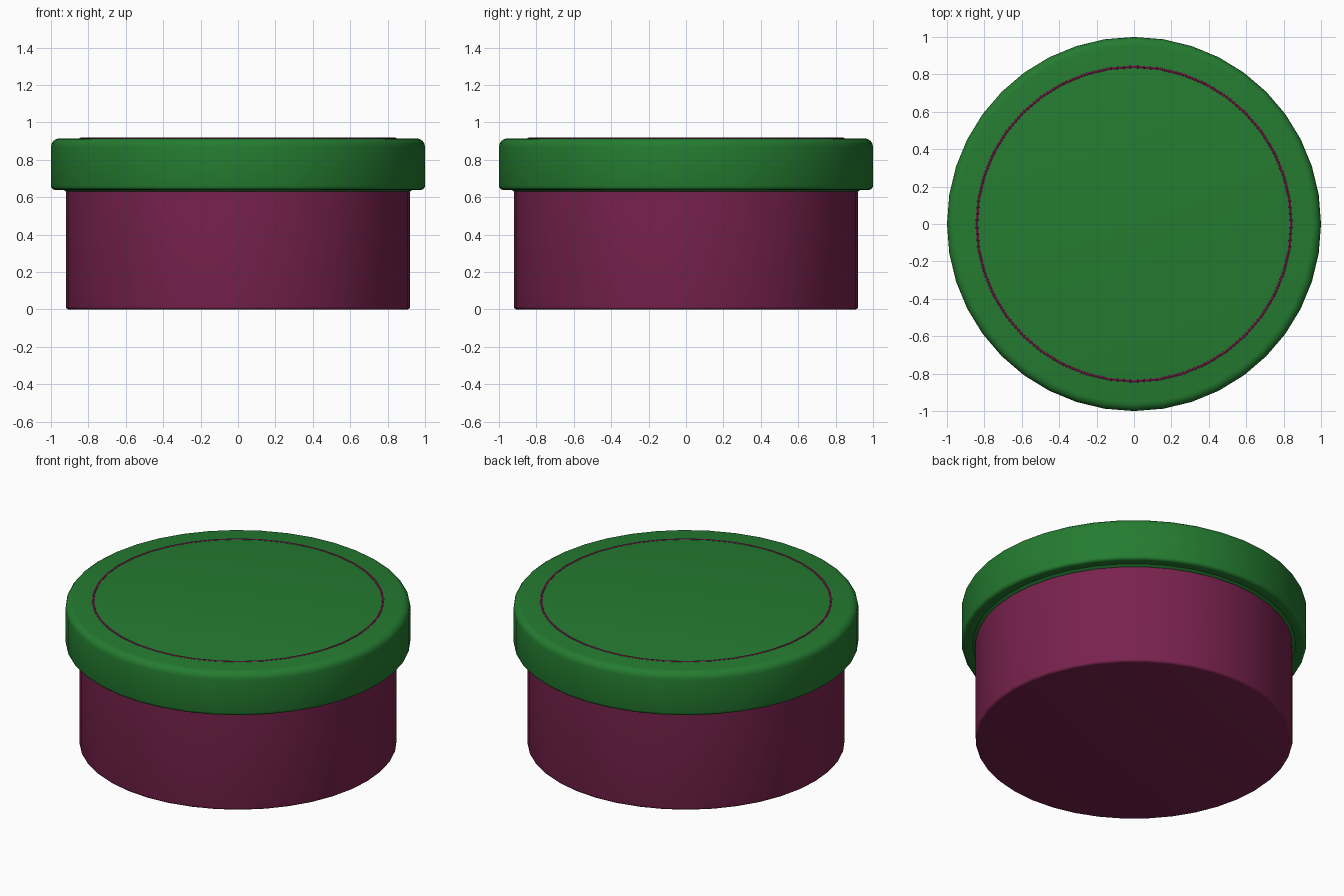
import bpy, bmesh
from math import cos, sin, pi, radians

if "Cube" in bpy.data.objects:
    bpy.data.objects.remove(bpy.data.objects["Cube"])

SIDES = 40


def material(name, color):
    m = bpy.data.materials.new(name)
    m.diffuse_color = (*color, 1)
    m.use_nodes = True
    m.node_tree.nodes["Principled BSDF"].inputs["Base Color"].default_value = m.diffuse_color
    return m


def arc(cx, cz, r, a0, a1, steps):
    """Points of a rounded corner in the (radius, height) plane."""
    return [(cx + r * cos(radians(a0 + (a1 - a0) * i / steps)),
             cz + r * sin(radians(a0 + (a1 - a0) * i / steps))) for i in range(steps + 1)]


def lathe(name, profile, mat, closed=False):
    """Spin a profile, listed bottom to top, around z; cap it or close the loop."""
    bm = bmesh.new()
    rings = [[bm.verts.new((r * cos(2 * pi * i / SIDES), r * sin(2 * pi * i / SIDES), z))
              for i in range(SIDES)] for r, z in profile]
    pairs = list(zip(rings, rings[1:]))
    if closed:
        pairs.append((rings[-1], rings[0]))
    else:
        bm.faces.new(rings[0][::-1])
        bm.faces.new(rings[-1])
    for a, b in pairs:
        for i in range(SIDES):
            j = (i + 1) % SIDES
            bm.faces.new((a[i], a[j], b[j], b[i]))
    bmesh.ops.recalc_face_normals(bm, faces=bm.faces)
    mesh = bpy.data.meshes.new(name)
    bm.to_mesh(mesh)
    bm.free()
    mesh.materials.append(mat)
    ob = bpy.data.objects.new(name, mesh)
    bpy.context.collection.objects.link(ob)
    bpy.ops.object.select_all(action='DESELECT')
    ob.select_set(True)
    bpy.context.view_layer.objects.active = ob
    bpy.ops.object.shade_smooth_by_angle(angle=radians(40))
    return ob


plum = material("plum", (0.19, 0.016, 0.075))
green = material("green", (0.018, 0.2, 0.03))

# Round container body with a slightly softened base edge
lathe("tin_body", arc(0.905, 0.015, 0.015, -90, 0, 3) + [(0.92, 0.68)], plum)

# Overhanging lid with rounded top edge and small lower edge
lathe("lid", [(0.92, 0.63), (0.935, 0.642)]
      + arc(0.98, 0.66, 0.02, -90, 0, 3)
      + arc(0.955, 0.87, 0.045, 0, 90, 4), green)

# Thin decorative ring set into the lid top
lathe("lid_ring", arc(0.841, 0.91, 0.009, 0, 315, 7), plum, closed=True)
